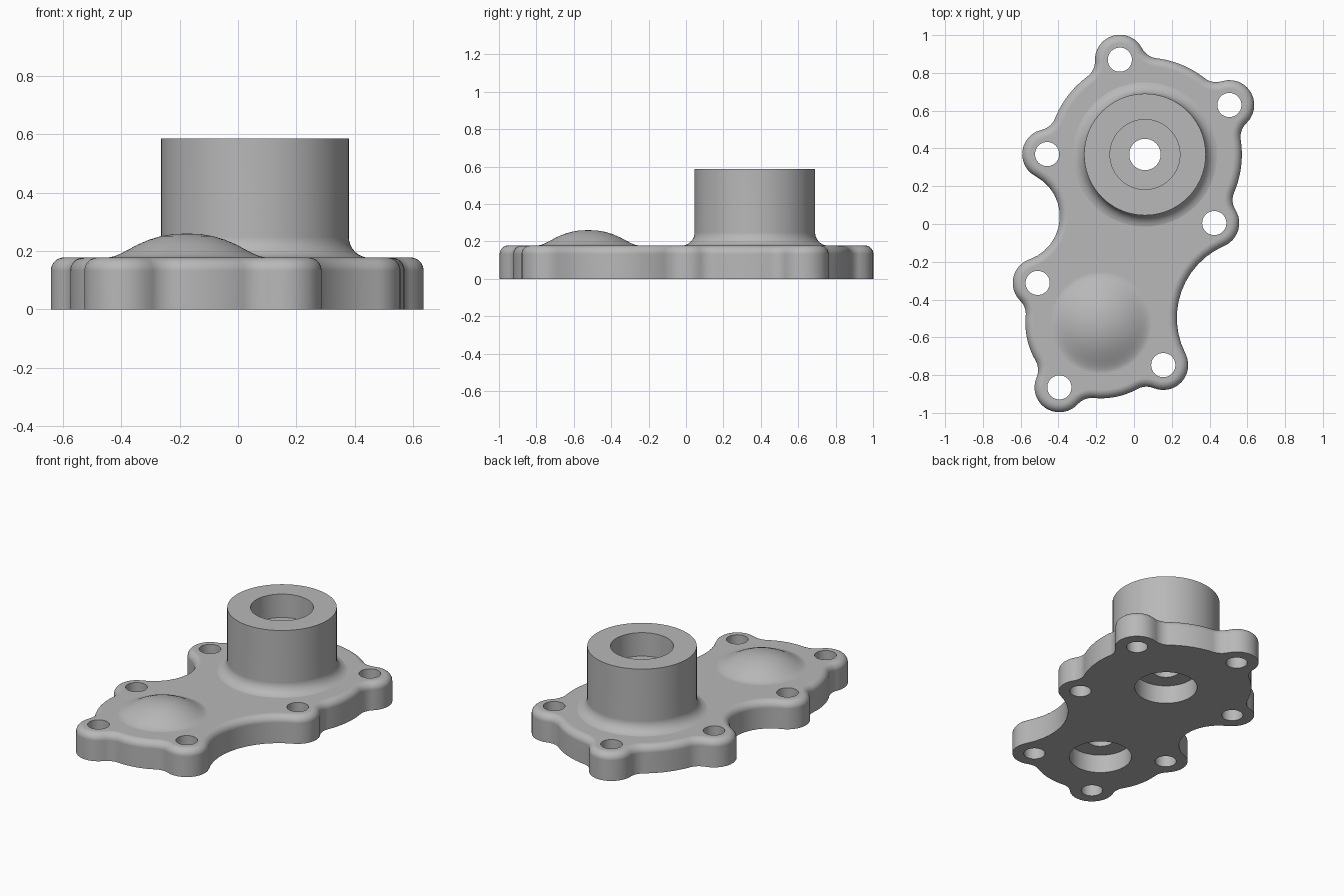
import bpy, bmesh
from math import pi, tau, sin, cos, atan2
from mathutils import Vector

if "Cube" in bpy.data.objects:
    bpy.data.objects.remove(bpy.data.objects["Cube"], do_unlink=True)

TOP = 0.178       # plate thickness
ROUND = 0.045     # rounded upper rim of the plate
LOBE, HOLE, FILLET = 0.132, 0.064, 0.1
BOSS = (0.058, 0.368)
DOME = (-0.175, -0.523)

paint = bpy.data.materials.new("cast_grey")
paint.use_nodes = True
grey = (0.48, 0.48, 0.48, 1)
paint.diffuse_color = grey
paint.node_tree.nodes["Principled BSDF"].inputs["Base Color"].default_value = grey


def loft(name, rings):
    """Closed solid through rings of equal point count, bottom to top."""
    bm = bmesh.new()
    loops = [[bm.verts.new(p) for p in ring] for ring in rings]
    n = len(loops[0])
    for a, b in zip(loops, loops[1:]):
        for i in range(n):
            j = (i + 1) % n
            bm.faces.new((a[i], a[j], b[j], b[i]))
    bm.faces.new(loops[0][::-1])
    bm.faces.new(loops[-1])
    bmesh.ops.recalc_face_normals(bm, faces=bm.faces)
    mesh = bpy.data.meshes.new(name)
    bm.to_mesh(mesh)
    bm.free()
    mesh.materials.append(paint)
    ob = bpy.data.objects.new(name, mesh)
    bpy.context.collection.objects.link(ob)
    return ob


def lathe(name, centre, profile, n=72):
    """Turned solid from (radius, height) pairs."""
    return loft(name, [[(centre[0] + r * cos(tau * i / n),
                         centre[1] + r * sin(tau * i / n), z) for i in range(n)]
                       for r, z in profile])


def combine(target, tool, operation):
    mod = target.modifiers.new(operation.lower(), "BOOLEAN")
    mod.operation, mod.solver, mod.object = operation, "EXACT", tool
    bpy.context.view_layer.objects.active = target
    bpy.ops.object.modifier_apply(modifier=mod.name)
    bpy.data.objects.remove(tool, do_unlink=True)


# Plate outline: convex circles taken counter-clockwise, each followed by the
# radius of the concave arc that blends it into the next one
lobes = dict(back=(-0.075, 0.87), right_upper=(-0.46, 0.37),
             right_lower=(-0.51, -0.312), front_right=(-0.395, -0.865),
             front_left=(0.155, -0.747), left_lower=(0.425, 0.005),
             left_upper=(0.505, 0.63))
big, small = (BOSS, 0.513), (DOME, 0.4)
lobe = {k: (c, LOBE) for k, c in lobes.items()}
chain = [(lobe["back"], FILLET), (big, FILLET),
         (lobe["right_upper"], 0.241), (lobe["right_lower"], FILLET),
         (small, FILLET), (lobe["front_right"], FILLET), (small, FILLET),
         (lobe["front_left"], 0.415), (lobe["left_lower"], FILLET),
         (big, FILLET), (lobe["left_upper"], FILLET), (big, FILLET)]


def blend_centre(first, second, radius):
    """Centre of the arc touching both circles on the outer side."""
    a, b = Vector(first[0]), Vector(second[0])
    ra, rb = first[1] + radius, second[1] + radius
    axis = b - a
    d = axis.length
    along = (ra * ra - rb * rb + d * d) / (2 * d)
    axis.normalize()
    return a + axis * along + Vector((axis.y, -axis.x)) * (ra * ra - along * along) ** 0.5


blends = [blend_centre(c, chain[(i + 1) % len(chain)][0], f)
          for i, (c, f) in enumerate(chain)]


def heading(a, b):
    return atan2(b[1] - a[1], b[0] - a[0])


def outline(inset, z, steps=12):
    """Plate outline moved inward, sampled arc by arc."""
    pts = []

    def arc(c, r, start, sweep):
        for k in range(steps):
            t = start + sweep * k / steps
            pts.append((c[0] + r * cos(t), c[1] + r * sin(t), z))

    for i, ((c, r), f) in enumerate(chain):
        start = heading(c, blends[i - 1])
        arc(c, r - inset, start, (heading(c, blends[i]) - start) % tau)
        nxt = chain[(i + 1) % len(chain)][0][0]
        start = heading(blends[i], c)
        arc(blends[i], f + inset, start, -((start - heading(blends[i], nxt)) % tau))
    return pts


# Plate with rounded upper rim
rings = [outline(0, 0)]
for k in range(9):
    t = pi / 2 * k / 8
    rings.append(outline(ROUND * (1 - cos(t)), TOP - ROUND * (1 - sin(t))))
cover = loft("flanged_cover", rings)

# Round boss with a flared foot
flare, wall = 0.072, 0.322
foot = [(wall + flare * (1 - sin(t)), TOP - 0.001 + flare * (1 - cos(t)))
        for t in (pi / 2 * k / 8 for k in range(9))]
boss = lathe("boss", BOSS, [(wall + flare, 0.15)] + foot + [(wall, 0.587)])
combine(cover, boss, "UNION")

# Shallow dome blending into the plate
dome = lathe("dome", DOME, [
    (0.27, 0.15), (0.27, 0.178), (0.25, 0.182), (0.23, 0.19), (0.205, 0.203),
    (0.17, 0.222), (0.13, 0.239), (0.09, 0.251), (0.05, 0.258), (0.01, 0.26)])
combine(cover, dome, "UNION")

# Stepped bore through the boss, blind bore under the dome, bolt holes
bore = lathe("boss_bore", BOSS, [(0.187, -0.1), (0.187, 0.12), (0.083, 0.12),
                                 (0.083, 0.435), (0.185, 0.435), (0.185, 0.7)])
combine(cover, bore, "DIFFERENCE")
pocket = lathe("dome_pocket", DOME, [(0.187, -0.1), (0.187, 0.12),
                                     (0.08, 0.12), (0.08, 0.2)])
combine(cover, pocket, "DIFFERENCE")
for name, centre in lobes.items():
    drill = lathe(name + "_hole", centre, [(HOLE, -0.1), (HOLE, 0.3)], 40)
    combine(cover, drill, "DIFFERENCE")

# Smooth curved walls, crisp machined edges
for ob in bpy.context.selected_objects:
    ob.select_set(False)
cover.select_set(True)
bpy.context.view_layer.objects.active = cover
bpy.ops.object.shade_smooth_by_angle(angle=0.5)
shading = cover.modifiers.new("even_shading", "WEIGHTED_NORMAL")
shading.keep_sharp = True
